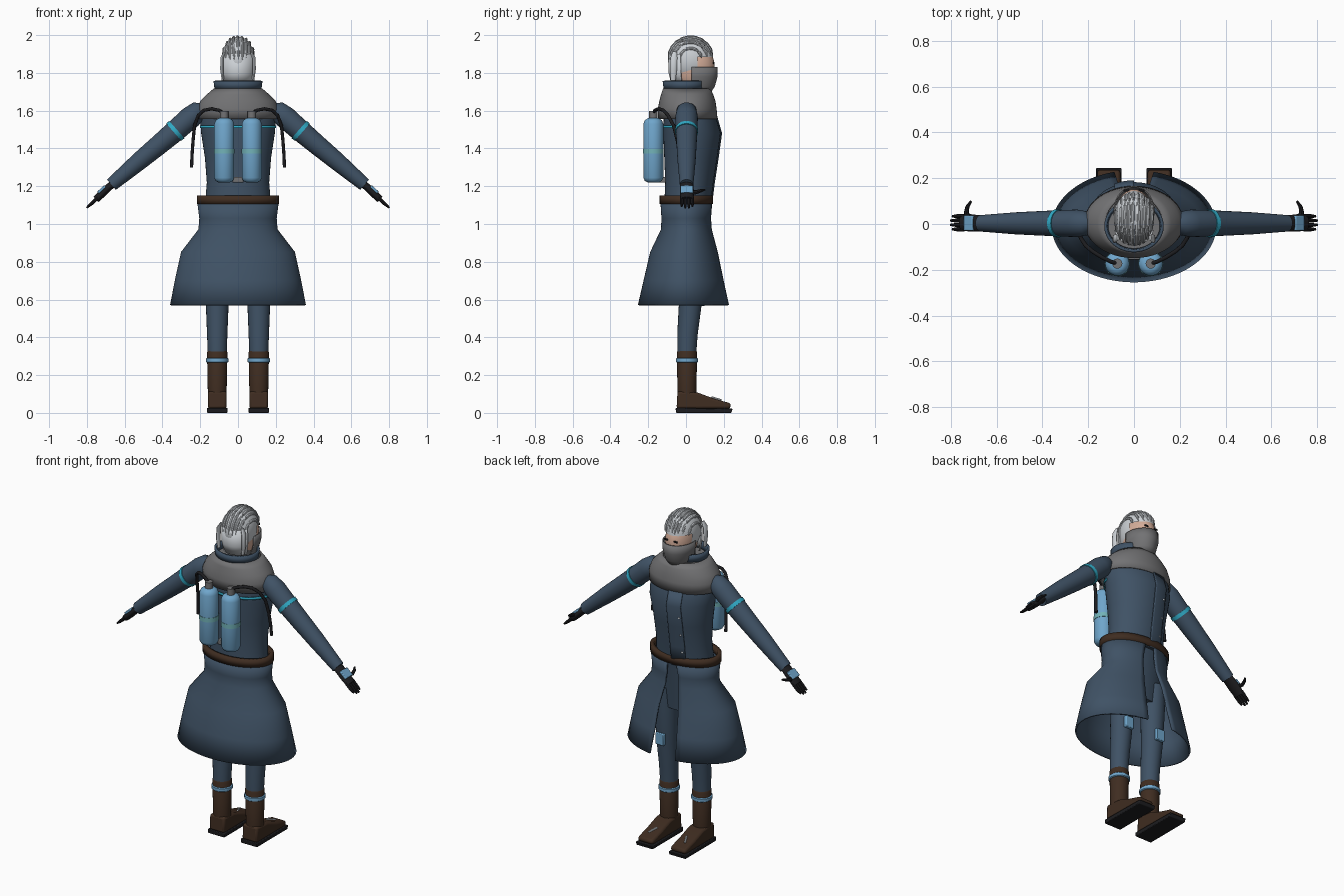
import bpy, bmesh
from math import sin, cos, pi, asin, radians
from mathutils import Vector, Matrix

if "Cube" in bpy.data.objects:
    bpy.data.objects.remove(bpy.data.objects["Cube"])


def material(name, r, g, b):
    m = bpy.data.materials.new(name)
    m.use_nodes = True
    m.diffuse_color = (r, g, b, 1)
    m.node_tree.nodes["Principled BSDF"].inputs["Base Color"].default_value = (r, g, b, 1)
    return m


NAVY = material("navy cloth", .050, .084, .130)
GREY = material("grey cloth", .17, .17, .175)
WHITE = material("white hair", .60, .63, .66)
SKIN = material("skin", .66, .42, .32)
BROWN = material("brown leather", .050, .026, .015)
BLACK = material("black rubber", .012, .012, .014)
BLUE = material("light blue", .16, .38, .60)
CYAN = material("cyan band", .03, .40, .56)
GREEN = material("pale green", .17, .45, .48)


def finish(name, bm, mat, shell=0, bevel=0):
    """Turn a bmesh into a shaded object."""
    bmesh.ops.recalc_face_normals(bm, faces=bm.faces)
    me = bpy.data.meshes.new(name)
    bm.to_mesh(me)
    bm.free()
    me.materials.append(mat)
    ob = bpy.data.objects.new(name, me)
    bpy.context.collection.objects.link(ob)
    if shell:
        mod = ob.modifiers.new("thickness", 'SOLIDIFY')
        mod.thickness, mod.offset = shell, 0
    if bevel:
        mod = ob.modifiers.new("soft edges", 'BEVEL')
        mod.width, mod.segments = bevel, 2
    bpy.ops.object.select_all(action='DESELECT')
    bpy.context.view_layer.objects.active = ob
    ob.select_set(True)
    bpy.ops.object.shade_smooth_by_angle(angle=radians(40))
    return ob


def skin_rings(bm, rings, closed=True, caps=True):
    rows = [[bm.verts.new(p) for p in ring] for ring in rings]
    n = len(rows[0])
    for a, b in zip(rows, rows[1:]):
        for i in range(n if closed else n - 1):
            j = (i + 1) % n
            bm.faces.new((a[i], a[j], b[j], b[i]))
    if closed and caps:
        bm.faces.new(rows[0])
        bm.faces.new(rows[-1])


def loft(name, rings, mat, arc=None, caps=True, shell=0, n=48):
    """Stack ellipses (z, half width, back y, front y); arc limits the angle from +y."""
    loops = []
    for k, (z, rx, y0, y1) in enumerate(rings):
        a, b = arc(k, rx) if arc else (0, 2 * pi)
        step = (b - a) / (n - 1 if arc else n)
        loops.append([(rx * sin(a + i * step), (y0 + y1) / 2 + (y1 - y0) / 2 * cos(a + i * step), z)
                      for i in range(n)])
    bm = bmesh.new()
    skin_rings(bm, loops, not arc, caps)
    return finish(name, bm, mat, shell)


def tube(name, pts, radii, mat, n=16, flat=1.0):
    """Round sweep along points; flat scales the thickness across the y axis."""
    pts = [Vector(p) for p in pts]
    loops = []
    for i, p in enumerate(pts):
        t = (pts[min(i + 1, len(pts) - 1)] - pts[max(i - 1, 0)]).normalized()
        ref = Vector((0, 1, 0)) if abs(t.y) < .8 else Vector((1, 0, 0))
        u = (ref - t * ref.dot(t)).normalized()
        v = t.cross(u) * flat
        loops.append([p + radii[i] * (u * cos(2 * pi * k / n) + v * sin(2 * pi * k / n)) for k in range(n)])
    bm = bmesh.new()
    skin_rings(bm, loops)
    return finish(name, bm, mat)


def box(name, loc, size, mat, tilt=0, bevel=.004):
    bm = bmesh.new()
    bmesh.ops.create_cube(bm, size=1)
    bm.transform(Matrix.Translation(loc) @ Matrix.Rotation(tilt, 4, 'Y') @ Matrix.Diagonal((*size, 1)))
    return finish(name, bm, mat, bevel=bevel)


def ball(name, loc, size, mat, keep=None):
    bm = bmesh.new()
    bmesh.ops.create_uvsphere(bm, u_segments=40, v_segments=28, radius=1)
    bm.transform(Matrix.Translation(loc) @ Matrix.Diagonal((*size, 1)))
    if keep:
        bmesh.ops.delete(bm, geom=[f for f in bm.faces if not keep(f.calc_center_median())], context='FACES')
    return finish(name, bm, mat)


def prism(name, profile, x, width, mat, bevel):
    """Extrude a y-z outline across x."""
    bm = bmesh.new()
    skin_rings(bm, [[(x + s * width / 2, y, z) for y, z in profile] for s in (-1, 1)])
    return finish(name, bm, mat, bevel=bevel)


# Coat skirt, open at the front
gaps = [.085, .075, .065, .045, .04, .03]
skirt = [(.57, .355, -.25, .23), (.70, .33, -.22, .20), (.85, .297, -.185, .168),
         (.97, .205, -.128, .135), (1.03, .20, -.125, .13), (1.11, .21, -.13, .135)]
loft("coat_skirt", skirt, NAVY, shell=.01, n=64,
     arc=lambda k, rx: (asin(gaps[k] / rx), 2 * pi - asin(gaps[k] / rx)))
loft("trouser_hips", [(.80, .17, -.08, .085), (.95, .175, -.10, .10), (1.12, .19, -.115, .12)], NAVY)

# Coat body with overlapping front panel and buttons
body = [(1.10, .175, -.115, .13), (1.22, .165, -.11, .145), (1.35, .175, -.115, .165),
        (1.48, .195, -.12, .183), (1.56, .20, -.12, .16), (1.66, .17, -.11, .12)]
loft("coat_body", body, NAVY)
loft("front_panel", [(z, rx + .004, a, b + .005) for z, rx, a, b in body[:5]], NAVY, shell=.006, n=10,
     arc=lambda k, rx: (asin(-.085 / rx), 0))
for z, y in ((1.19, .135), (1.30, .15), (1.41, .167)):
    ball("coat_button", (-.07, y, z), (.007, .007, .007), WHITE)
loft("chest_strap", [(z, .202, -.126, .18) for z in (1.507, 1.521)], CYAN, shell=.006,
     arc=lambda k, rx: (pi * .55, pi * 1.45))
loft("belt", [(1.105, .207, -.13, .132), (1.15, .207, -.13, .132)], BROWN, caps=False, shell=.022)

# Mantle, collar and neck
loft("mantle", [(1.555, .213, -.145, .163), (1.61, .212, -.145, .158), (1.65, .195, -.137, .152),
                (1.685, .16, -.128, .14), (1.715, .125, -.118, .125)], GREY, shell=.008, caps=False)
loft("mantle_top", [(1.69, .14, -.118, .125), (1.715, .115, -.11, .115)], GREY)
loft("collar", [(1.71, .118, -.112, .095), (1.758, .124, -.118, .10)], NAVY, shell=.012,
     arc=lambda k, rx: (.3, 2 * pi - .3))
loft("neck", [(1.66, .06, -.05, .08), (1.80, .06, -.05, .08)], GREY)

# Head, mask and eyes
ball("head", (0, .04, 1.83), (.08, .112, .13), SKIN)
loft("face_mask", [(1.69, .06, -.05, .125), (1.73, .074, -.05, .15), (1.78, .084, -.05, .164),
                   (1.832, .087, -.05, .163)], GREY, shell=.006,
     arc=lambda k, rx: (-pi * .58, pi * .58))
for s in (-1, 1):
    box("eye", (s * .032, .146, 1.852), (.026, .008, .009), BLACK, bevel=.002)

# Hair cap, combed strands, back sheet and side locks
ball("hair_cap", (0, .025, 1.87), (.088, .12, .122), WHITE, lambda c: c.z > 1.887 or c.y < .06)
loft("hair_back", [(1.745, .078, -.075, .08), (1.80, .086, -.088, .09), (1.90, .086, -.09, .09)], WHITE,
     shell=.008, arc=lambda k, rx: (pi * .6, pi * 1.4))
for i in range(9):
    f = (i - 4) / 4.6
    r = (1 - f * f) ** .5
    path = [(f * .089 + .004 * sin(a + i), .025 + .119 * r * cos(a), 1.87 + .121 * r * sin(a))
            for a in (radians(10 + 17 * k) for k in range(11))]
    tube("hair_strand", path, [.002] + [.008] * 9 + [.002], WHITE, n=8)
for s in (-1, 1):
    tube("side_lock", [(s * .07, -.06, 1.91), (s * .084, -.064, 1.88), (s * .086, -.066, 1.82),
                       (s * .08, -.068, 1.76)], [.012, .018, .018, .013], WHITE, n=10, flat=.5)

# Tank bracket
box("tank_bracket", (0, -.13, 1.235), (.06, .05, .03), GREY)

for s in (-1, 1):
    # Air tank, valve and hose
    tx, ty = s * .073, -.173
    tube("air_tank", [(tx, ty, z) for z in (1.22, 1.228, 1.245, 1.53, 1.55, 1.56)],
         [.03, .045, .053, .053, .045, .028], BLUE, n=32)
    tube("tank_stripe", [(tx, ty, 1.372), (tx, ty, 1.398)], [.055, .055], GREEN, n=32)
    tube("tank_valve", [(tx, ty, 1.55), (tx, ty, 1.597)], [.022, .022], GREY)
    hose = [(.073, -.173, 1.585), (.10, -.165, 1.602), (.14, -.145, 1.61), (.18, -.12, 1.602),
            (.21, -.095, 1.575), (.23, -.065, 1.52), (.238, -.045, 1.44), (.243, -.035, 1.37), (.246, -.03, 1.30)]
    tube("air_hose", [(s * x, y, z) for x, y, z in hose], [.009] * len(hose), BLACK, n=10)

    # Sleeve and arm band
    arm = [(.185, 1.615), (.205, 1.602), (.25, 1.565), (.335, 1.49), (.42, 1.418), (.52, 1.335), (.67, 1.208)]
    tube("sleeve", [(s * x, .003, z) for x, z in arm], [.03, .052, .06, .057, .053, .048, .036], NAVY, n=28)
    tube("arm_band", [(s * .324, .003, 1.50), (s * .340, .003, 1.486)], [.061, .061], CYAN, n=28)

    # Glove, fingers, thumb and wrist unit
    tube("glove", [(s * .645, .003, 1.226), (s * .68, .003, 1.198), (s * .715, .005, 1.165), (s * .752, .005, 1.13)],
         [.036, .036, .038, .034], BLACK, n=16, flat=.55)
    for k in range(4):
        y = -.023 + .019 * k
        reach = .806 - .008 * abs(k - 1.5)
        tube("finger", [(s * .742, y, 1.14), (s * .775, y, 1.108), (s * reach, y, 1.905 - reach * 1.022)],
             [.0095, .009, .005], BLACK, n=8)
    tube("thumb", [(s * .72, .02, 1.165), (s * .733, .05, 1.168), (s * .728, .075, 1.175), (s * .712, .10, 1.182)],
         [.013, .011, .009, .005], BLACK, n=8)
    box("wrist_unit", (s * .722, .004, 1.183), (.052, .066, .014), BLUE, tilt=s * radians(42))

    # Leg, knee plate and boot shaft
    x = s * .11
    tube("leg", [(x, .03, .92), (x, .027, .75), (x, .022, .57), (x, .008, .42), (x, .004, .31)],
         [.07, .067, .060, .054, .050], NAVY, n=24)
    box("knee_plate", (x, .088, .60), (.055, .022, .07), BLUE)
    tube("boot_shaft", [(x, .005, .06), (x, .005, .12), (x, .005, .32), (x, .005, .328)],
         [.05, .05, .054, .050], BROWN, n=24)
    tube("boot_ring", [(x, .005, z) for z in (.266, .27, .287, .291)], [.054, .059, .059, .054], BLUE, n=24)

    # Foot, sole and buckle
    prism("boot_foot", [(-.05, .022), (.235, .022), (.238, .05), (.15, .075), (.06, .108), (-.045, .115)],
          x, .10, BROWN, .012)
    prism("boot_sole", [(-.053, 0), (.24, 0), (.247, .022), (-.055, .026)], x, .11, BLACK, .004)
    tube("boot_buckle", [(x - s * .012, .135, .082), (x + s * .012, .185, .067)], [.006, .006], WHITE, n=8)
